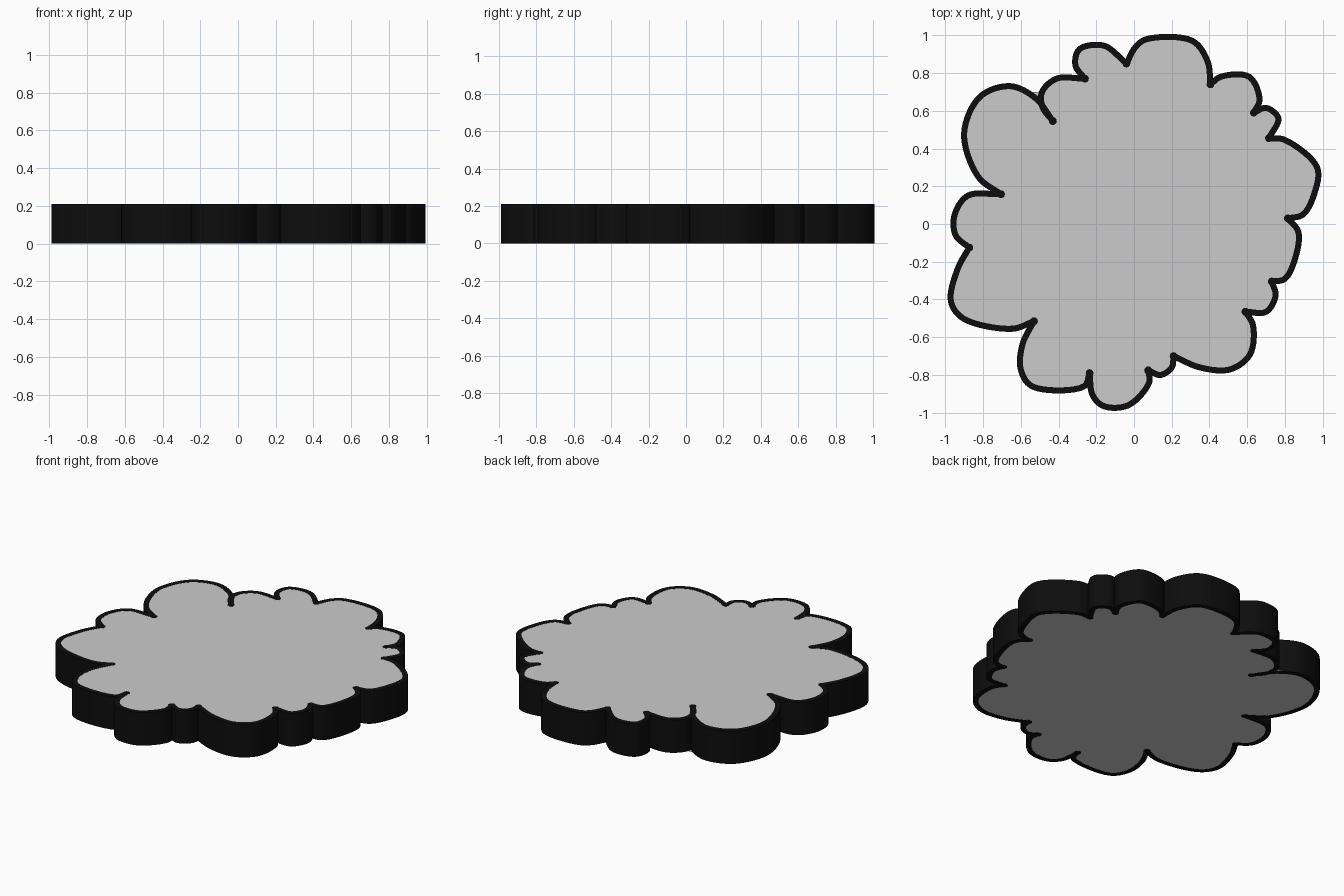
import bpy, bmesh, math
from mathutils import Vector

if "Cube" in bpy.data.objects:
    bpy.data.objects.remove(bpy.data.objects["Cube"])

HEIGHT = 0.21
HALF = 0.016      # half width of the dark border
STEPS = 8

# Each lobe: starting notch followed by the points around the petal
LOBES = [
    [(-.04, .85), (.01, .94), (.07, .98), (.31, .97), (.39, .86)],
    [(.405, .74), (.46, .78), (.61, .78), (.665, .66)],
    [(.635, .59), (.70, .615), (.765, .56)],
    [(.715, .455), (.80, .445), (.97, .30), (.955, .16), (.895, .05)],
    [(.815, .03), (.87, -.04), (.86, -.16), (.80, -.29)],
    [(.73, -.305), (.75, -.38), (.70, -.465)],
    [(.59, -.465), (.63, -.535), (.615, -.69), (.51, -.77), (.35, -.76)],
    [(.21, -.70), (.20, -.76), (.14, -.80)],
    [(.075, -.775), (.08, -.84), (-.03, -.96), (-.16, -.965), (-.22, -.905)],
    [(-.235, -.79), (-.265, -.86), (-.54, -.86), (-.60, -.77), (-.59, -.635)],
    [(-.53, -.515), (-.645, -.555), (-.905, -.50), (-.97, -.41), (-.935, -.24)],
    [(-.873, -.125), (-.945, -.06), (-.95, .05), (-.88, .15)],
    [(-.705, .158), (-.825, .25), (-.90, .48), (-.815, .675), (-.655, .73), (-.52, .665)],
    [(-.43, .545), (-.485, .62), (-.487, .70), (-.41, .77)],
    [(-.26, .77), (-.31, .84), (-.29, .925), (-.16, .945)],
]


def material(name, value):
    m = bpy.data.materials.new(name)
    m.diffuse_color = (value, value, value, 1)
    m.use_nodes = True
    m.node_tree.nodes["Principled BSDF"].inputs["Base Color"].default_value = m.diffuse_color
    return m


def spline(points):
    """Centripetal Catmull-Rom curve through the points, ends included."""
    p = [Vector(q) for q in points]
    p = [2 * p[0] - p[1]] + p + [2 * p[-1] - p[-2]]
    out = []
    for i in range(1, len(p) - 2):
        a, b, c, d = p[i - 1:i + 3]
        t0 = 0
        t1 = math.sqrt((b - a).length)
        t2 = t1 + math.sqrt((c - b).length)
        t3 = t2 + math.sqrt((d - c).length)
        for k in range(STEPS):
            t = t1 + (t2 - t1) * k / STEPS
            mix = lambda u, v, s, e: u * ((e - t) / (e - s)) + v * ((t - s) / (e - s))
            ab, bc, cd = mix(a, b, t0, t1), mix(b, c, t1, t2), mix(c, d, t2, t3)
            out.append(mix(mix(ab, bc, t0, t2), mix(bc, cd, t1, t3), t1, t2))
    return out + [p[-2]]


def prism(bm, outline, z0, z1):
    low = [bm.verts.new((q.x, q.y, z0)) for q in outline]
    top = [bm.verts.new((q.x, q.y, z1)) for q in outline]
    bm.faces.new(low[::-1])
    bm.faces.new(top)
    n = len(outline)
    for i in range(n):
        j = (i + 1) % n
        bm.faces.new((low[i], low[j], top[j], top[i]))


def finish(bm, name, mat):
    bmesh.ops.recalc_face_normals(bm, faces=bm.faces[:])
    mesh = bpy.data.meshes.new(name)
    bm.to_mesh(mesh)
    bm.free()
    mesh.materials.append(mat)
    ob = bpy.data.objects.new(name, mesh)
    bpy.context.collection.objects.link(ob)
    return ob


grey = material("light grey", 0.6)
black = material("black", 0.004)

curves = [spline(lobe + [LOBES[(i + 1) % len(LOBES)][0]])
          for i, lobe in enumerate(LOBES)]

# Grey plate filling the scalloped outline
bm = bmesh.new()
prism(bm, [q for c in curves for q in c[:-1]], 0.001, HEIGHT - 0.001)
finish(bm, "plate", grey)

# Dark border wall: one ribbon per lobe, with a round post in every notch
bm = bmesh.new()
for c in curves:
    left, right = [], []
    for i, q in enumerate(c):
        d = (c[min(i + 1, len(c) - 1)] - c[max(i - 1, 0)]).normalized()
        n = Vector((-d.y, d.x)) * HALF
        left.append(q + n)
        right.append(q - n)
    prism(bm, left + right[::-1], 0, HEIGHT)
    prism(bm, [c[0] + 0.021 * Vector((math.cos(k * math.pi / 6), math.sin(k * math.pi / 6)))
               for k in range(12)], 0, HEIGHT)
finish(bm, "border_wall", black)
